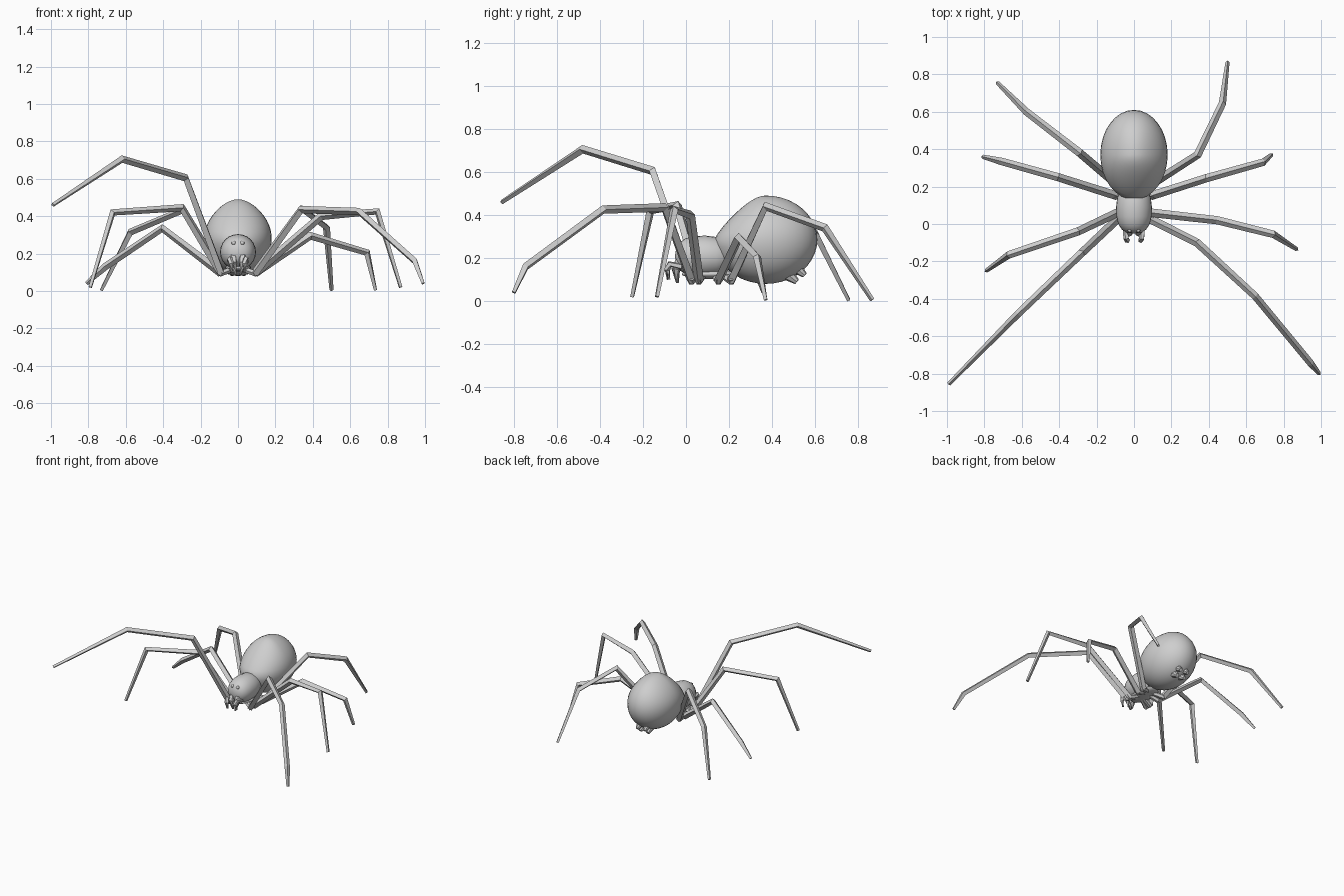
import bpy, bmesh, math
from mathutils import Vector

cube = bpy.data.objects.get("Cube")
if cube:
    bpy.data.objects.remove(cube, do_unlink=True)

grey = bpy.data.materials.new("plain grey")
grey.use_nodes = True
COLOUR = (0.62, 0.62, 0.62, 1)
grey.diffuse_color = COLOUR
grey.node_tree.nodes["Principled BSDF"].inputs["Base Color"].default_value = COLOUR


def finish(bm, name, smooth=False):
    bmesh.ops.recalc_face_normals(bm, faces=bm.faces)
    for face in bm.faces:
        face.smooth = smooth
    mesh = bpy.data.meshes.new(name)
    bm.to_mesh(mesh)
    bm.free()
    mesh.materials.append(grey)
    ob = bpy.data.objects.new(name, mesh)
    bpy.context.collection.objects.link(ob)
    return ob


def tube(name, points, radii, sides=4, smooth=False):
    """Sweep a mitred polygon along a path, closed at both ends."""
    bm = bmesh.new()
    pts = [Vector(p) for p in points]
    rings = []
    for i, (p, r) in enumerate(zip(pts, radii)):
        before = (p - pts[max(i - 1, 0)]).normalized()
        after = (pts[min(i + 1, len(pts) - 1)] - p).normalized()
        tangent = (before + after).normalized()
        side = tangent.cross(Vector((0, 0, 1))).normalized()
        up = side.cross(tangent)
        angles = [math.tau * k / sides for k in range(sides)]
        rings.append([bm.verts.new(p + r * (side * math.cos(a) + up * math.sin(a)))
                      for a in angles])
    for a, b in zip(rings, rings[1:]):
        for k in range(sides):
            n = (k + 1) % sides
            bm.faces.new((a[k], a[n], b[n], b[k]))
    bm.faces.new(rings[0])
    bm.faces.new(rings[-1])
    return finish(bm, name, smooth)


def ball(name, centre, size, u=32, v=20, shape=None):
    """Ellipsoid, optionally reshaped by a rule on the unit sphere."""
    bm = bmesh.new()
    bmesh.ops.create_uvsphere(bm, u_segments=u, v_segments=v, radius=1)
    for vert in bm.verts:
        co = shape(vert.co.copy()) if shape else vert.co
        vert.co = Vector(c + s * k for c, s, k in zip(centre, size, co))
    return finish(bm, name, True)


# Abdomen: egg drawn in towards a soft peak, sloping more at the front
def peaked(co):
    height = max(co.z, 0)
    co.x *= 1 - 0.2 * height ** 2
    if co.y < 0:
        co.y *= 1 - 0.45 * height
    return co


ball("abdomen", (0, 0.37, 0.285), (0.18, 0.24, 0.205), shape=peaked)

# Head and thorax: one rounded, blunt-nosed body
profile = [(-0.05, 0.01), (-0.045, 0.04), (-0.03, 0.065), (0, 0.084), (0.04, 0.094),
           (0.09, 0.096), (0.14, 0.09), (0.19, 0.07), (0.22, 0.03)]
tube("head_and_thorax", [(0, y, 0.208) for y, r in profile],
     [r for y, r in profile], 24, True)
ball("sternum", (0, 0.11, 0.125), (0.07, 0.13, 0.022), 20, 10)

# Legs: knee, shin, foot joint and tip after a hip under the thorax
legs = {
    "front_leg_right": (-1, 0.025, [(-0.28, -0.155, 0.605), (-0.62, -0.48, 0.705),
                                    (-0.99, -0.855, 0.46)]),
    "front_leg_left": (1, 0.025, [(0.337, -0.10, 0.435), (0.647, -0.385, 0.425),
                                  (0.945, -0.745, 0.16), (0.99, -0.80, 0.04)]),
    "second_leg_right": (-1, 0.06, [(-0.3, -0.04, 0.445), (-0.67, -0.165, 0.42),
                                    (-0.79, -0.25, 0.02)]),
    "second_leg_left": (1, 0.06, [(0.445, 0.02, 0.40), (0.745, -0.055, 0.425),
                                  (0.87, -0.135, 0.02)]),
    "third_leg_right": (-1, 0.15, [(-0.405, 0.25, 0.335), (-0.71, 0.335, 0.13),
                                   (-0.81, 0.36, 0.04)]),
    "third_leg_left": (1, 0.15, [(0.387, 0.245, 0.295), (0.69, 0.33, 0.205),
                                 (0.735, 0.37, 0.005)]),
    "rear_leg_right": (-1, 0.21, [(-0.29, 0.38, 0.435), (-0.575, 0.6, 0.315),
                                  (-0.73, 0.755, 0.005)]),
    "rear_leg_left": (1, 0.21, [(0.34, 0.37, 0.44), (0.473, 0.645, 0.34),
                                (0.5, 0.865, 0.005)]),
}
for name, (side, hip_y, joints) in legs.items():
    hip = (side * 0.09, hip_y, 0.095)
    radii = [0.023, 0.022, 0.02, 0.011]
    if len(joints) == 4:
        radii.insert(3, 0.019)
    tube(name, [hip] + joints, radii)
    tube(name + "_hip", [(side * 0.02, 0.6 * hip_y + 0.045, 0.12), hip,
                         (side * 0.11, hip_y, 0.11)], [0.016, 0.02, 0.016], 6)

# Paired face parts and spinnerets
for side, word in ((-1, "right"), (1, "left")):
    ball("eye_" + word, (side * 0.023, -0.034, 0.256), (0.012, 0.012, 0.012), 8, 6)
    tube("fang_" + word, [(side * 0.024, -0.025, 0.19), (side * 0.026, -0.048, 0.15),
                          (side * 0.014, -0.04, 0.085)], [0.024, 0.021, 0.008], 6)
    tube("feeler_" + word, [(side * 0.045, -0.02, 0.16), (side * 0.042, -0.075, 0.172),
                            (side * 0.036, -0.088, 0.145), (side * 0.034, -0.08, 0.10)],
         [0.015, 0.015, 0.015, 0.009], 5)
    tube("lower_spinneret_" + word, [(side * 0.028, 0.46, 0.135), (side * 0.032, 0.515, 0.09)],
         [0.036, 0.014], 8)
    tube("upper_spinneret_" + word, [(side * 0.028, 0.50, 0.165), (side * 0.032, 0.552, 0.12)],
         [0.034, 0.013], 8)
